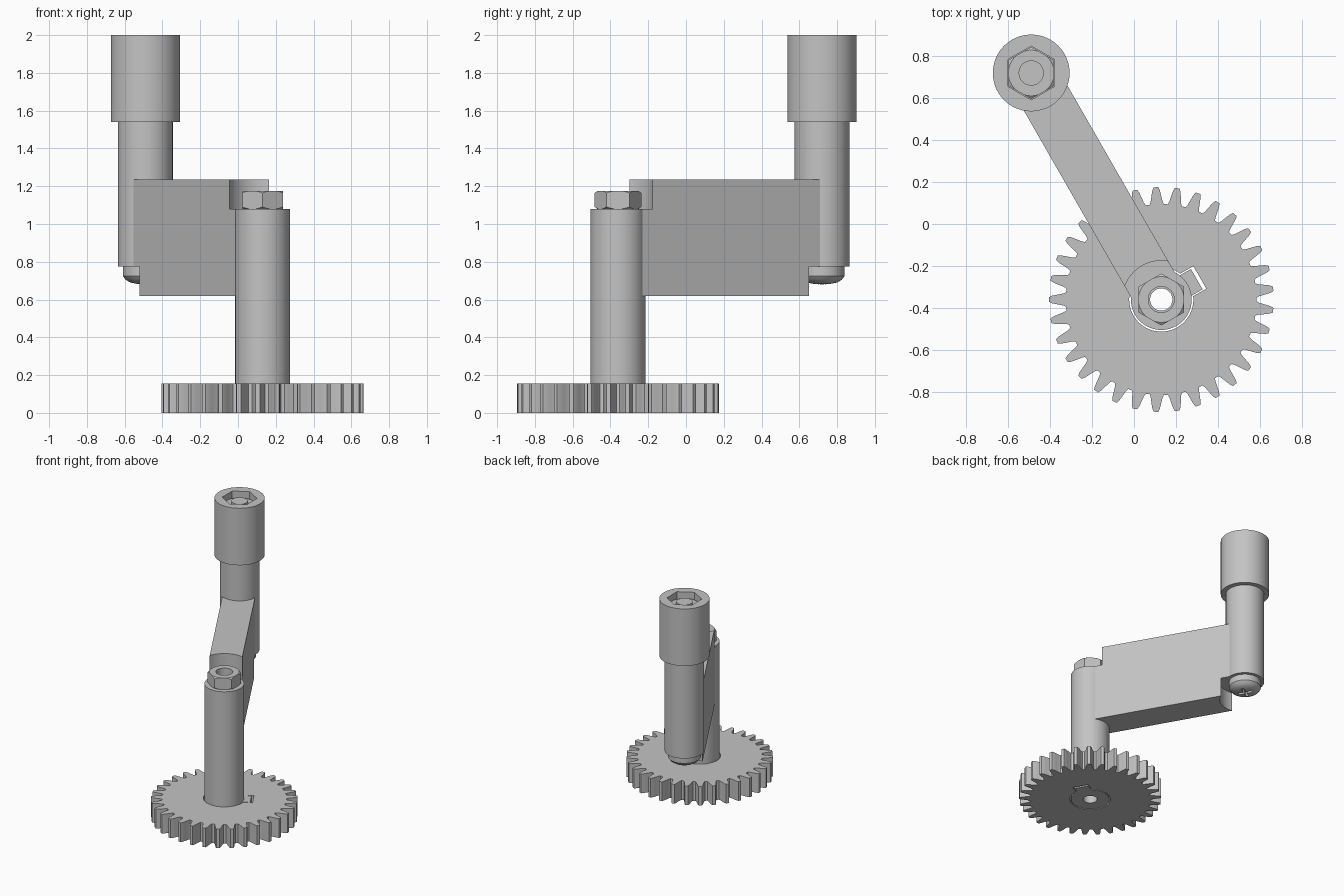
import bpy, bmesh
from math import sin, cos, pi, radians
from mathutils import Vector

if "Cube" in bpy.data.objects:
    bpy.data.objects.remove(bpy.data.objects["Cube"])

grey = bpy.data.materials.new("light grey")
grey.use_nodes = True
grey.diffuse_color = (0.55, 0.55, 0.55, 1)
grey.node_tree.nodes["Principled BSDF"].inputs["Base Color"].default_value = (0.55, 0.55, 0.55, 1)

HUB = Vector((0.13, -0.36, 0))
GRIP = Vector((-0.49, 0.72, 0))
ALONG = (GRIP - HUB).normalized()
ACROSS = Vector((ALONG.y, -ALONG.x, 0))
REACH = (GRIP - HUB).length


def finish(name, bm):
    bmesh.ops.recalc_face_normals(bm, faces=bm.faces)
    mesh = bpy.data.meshes.new(name)
    bm.to_mesh(mesh)
    bm.free()
    mesh.materials.append(grey)
    ob = bpy.data.objects.new(name, mesh)
    bpy.context.scene.collection.objects.link(ob)
    return ob


def lathe(name, centre, profile, tube=False, segs=64):
    """Revolve (radius, height) pairs; a tube closes the profile on itself."""
    bm = bmesh.new()
    rings = [[bm.verts.new((centre.x + r * cos(pi / 2 + 2 * pi * i / segs),
                            centre.y + r * sin(pi / 2 + 2 * pi * i / segs), z))
              for i in range(segs)] for r, z in profile]
    pairs = list(zip(rings, rings[1:]))
    if tube:
        pairs.append((rings[-1], rings[0]))
    else:
        bm.faces.new(rings[0])
        bm.faces.new(rings[-1])
    for a, b in pairs:
        for i in range(segs):
            j = (i + 1) % segs
            bm.faces.new((a[i], a[j], b[j], b[i]))
    return finish(name, bm)


def rod(name, centre, r, z0, z1, segs=64):
    return lathe(name, centre, [(r, z0), (r, z1)], segs=segs)


def prism(name, outline, z0, z1):
    bm = bmesh.new()
    base = bm.faces.new([bm.verts.new((p[0], p[1], z0)) for p in outline])
    grown = bmesh.ops.extrude_face_region(bm, geom=[base], use_keep_orig=True)
    bmesh.ops.translate(bm, vec=(0, 0, z1 - z0),
                        verts=[v for v in grown["geom"] if isinstance(v, bmesh.types.BMVert)])
    return finish(name, bm)


def bar(name, origin, u, v, z0, z1):
    """Box in the arm's own directions: u along it, v across it."""
    corners = [(u[0], v[0]), (u[1], v[0]), (u[1], v[1]), (u[0], v[1])]
    return prism(name, [origin + ALONG * a + ACROSS * b for a, b in corners], z0, z1)


def combine(ob, cutters, operation="DIFFERENCE"):
    for c in cutters:
        m = ob.modifiers.new("cut", "BOOLEAN")
        m.operation, m.object, m.solver = operation, c, "EXACT"
        graph = bpy.context.evaluated_depsgraph_get()
        mesh = bpy.data.meshes.new_from_object(ob.evaluated_get(graph))
        ob.modifiers.clear()
        ob.data = mesh
        bpy.data.objects.remove(c)
    return ob


def hex_nut(name, centre, z0, z1, bore):
    nut = rod(name, centre, 0.124, z0, z1, segs=6)
    envelope = lathe("nut_envelope", centre, [(0.109, z0), (0.126, z0 + 0.012),
                                              (0.126, z1 - 0.012), (0.109, z1)])
    combine(nut, [envelope], "INTERSECT")
    return combine(nut, [rod("nut_bore", centre, bore, z0 - 0.1, z1 + 0.1)])


# Gear with curved teeth, bore and keyway
TEETH = 33
flank = [(-4.3, 0.455), (-3.5, 0.468), (-2.7, 0.495), (-2.0, 0.52), (-1.2, 0.536)]
tooth = flank + [(-a, r) for a, r in reversed(flank)]
outline = []
for t in range(TEETH):
    for a, r in tooth:
        ang = pi + 2 * pi * t / TEETH + radians(a)
        outline.append((HUB.x + r * cos(ang), HUB.y + r * sin(ang)))
gear = prism("gear", outline, 0, 0.155)
combine(gear, [rod("gear_bore", HUB, 0.153, -0.1, 0.3),
               bar("keyway", HUB, (-0.062, 0.062), (0, 0.212), -0.1, 0.3)])

# Hollow drive shaft, its key and top nut
lathe("drive_shaft", HUB, [(0.053, 0), (0.145, 0), (0.145, 1.08), (0.053, 1.08)], tube=True)
bar("shaft_key", HUB, (-0.056, 0.056), (0.13, 0.195), 0, 0.155)
hex_nut("shaft_nut", HUB, 1.08, 1.175, 0.062)

# Crank arm with clearance for the nut and the bolt head
arm = bar("crank_arm", HUB, (0.075, REACH - 0.05), (-0.12, 0.12), 0.62, 1.235)
combine(arm, [rod("nut_clearance", HUB, 0.185, 1.08, 1.4),
              rod("bolt_clearance", GRIP, 0.19, 0.5, 0.775)])

# Handle post and rotating grip with a hexagonal pocket
rod("handle_post", GRIP, 0.145, 0.775, 1.56)
grip = rod("handle_grip", GRIP, 0.183, 1.54, 2.0)
combine(grip, [rod("nut_pocket", GRIP, 0.128, 1.86, 2.2, segs=6)])
hex_nut("grip_nut", GRIP, 1.86, 1.95, 0.058)
rod("bolt_tip", GRIP, 0.06, 1.85, 1.975)

# Domed bolt head with a cross recess
head = lathe("bolt_head", GRIP, [(0.12, 0.775), (0.12, 0.725), (0.105, 0.705),
                                 (0.08, 0.69), (0.045, 0.683), (0.01, 0.68)])
combine(head, [bar("slot", GRIP, (-0.055, 0.055), (-0.012, 0.012), 0.6, 0.72),
               bar("slot", GRIP, (-0.012, 0.012), (-0.055, 0.055), 0.6, 0.72)])

# Smooth round walls, keep crisp edges
bpy.ops.object.select_all(action="DESELECT")
for ob in bpy.context.scene.objects:
    if ob.type == "MESH":
        ob.select_set(True)
        bpy.context.view_layer.objects.active = ob
bpy.ops.object.shade_smooth_by_angle(angle=radians(25))
